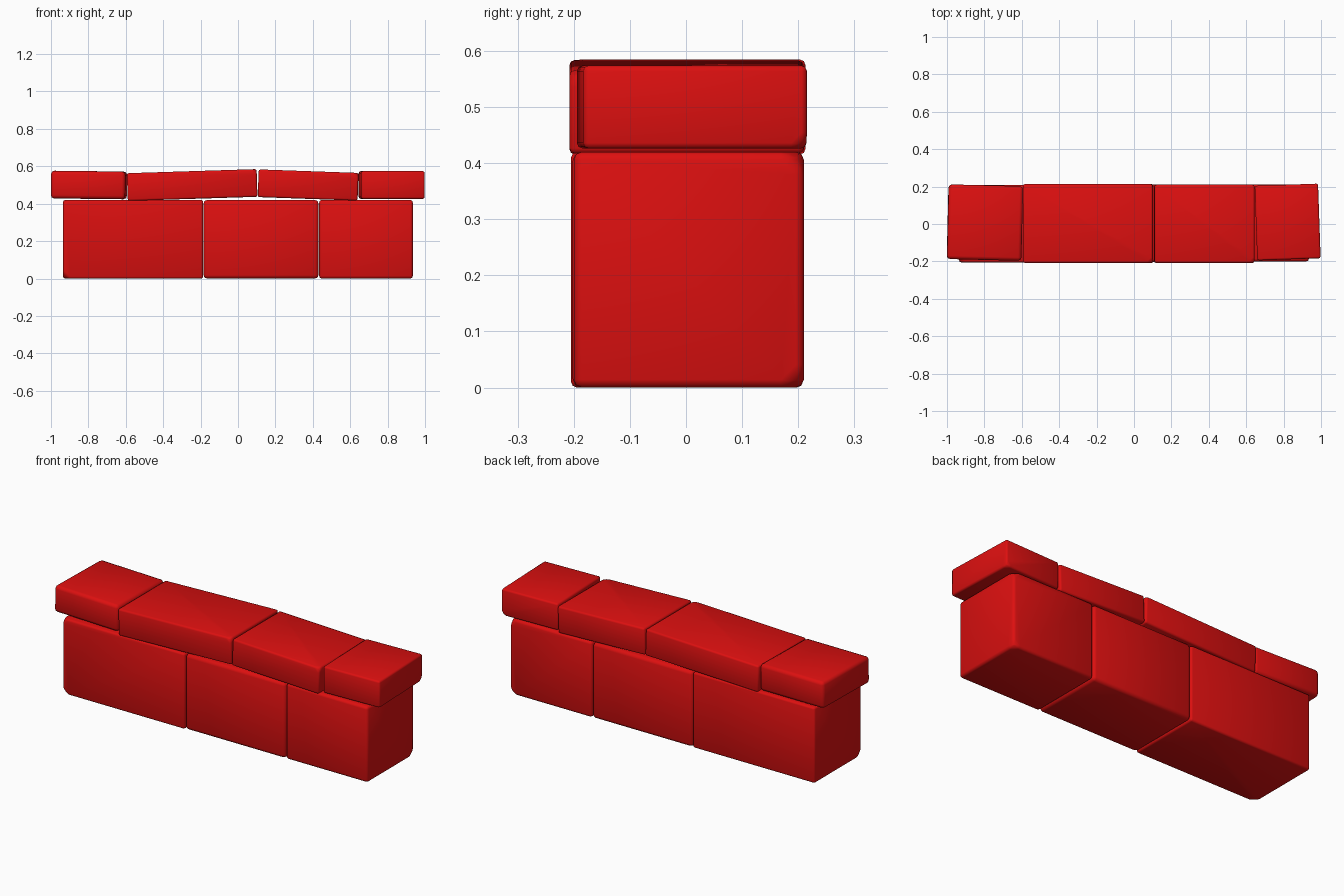
import bpy, bmesh, math
from mathutils import Vector, Matrix

if "Cube" in bpy.data.objects:
    bpy.data.objects.remove(bpy.data.objects["Cube"])

red = bpy.data.materials.new("red_stone")
red.diffuse_color = (0.72, 0.005, 0.005, 1)
red.use_nodes = True
red.node_tree.nodes["Principled BSDF"].inputs["Base Color"].default_value = red.diffuse_color


def block(name, x, y, z, tilt=0, turn=0, chips=(), bevel=0.018):
    """Rounded stone block; chips are corner signs with a cut depth."""
    size = Vector((x[1] - x[0], y[1] - y[0], z[1] - z[0]))
    centre = Vector((sum(x), sum(y), sum(z))) / 2
    bm = bmesh.new()
    bmesh.ops.create_cube(bm, size=1)
    bmesh.ops.scale(bm, vec=size, verts=bm.verts)
    # Knock off the chosen corners
    for sx, sy, sz, depth in chips:
        corner = Vector((sx * size.x, sy * size.y, sz * size.z)) / 2
        normal = Vector((sx, sy, sz)).normalized()
        cut = bmesh.ops.bisect_plane(
            bm, geom=bm.verts[:] + bm.edges[:] + bm.faces[:],
            plane_co=corner - normal * depth, plane_no=normal, clear_outer=True)
        edges = [e for e in cut["geom_cut"] if isinstance(e, bmesh.types.BMEdge)]
        bmesh.ops.contextual_create(bm, geom=edges)
    # Soften all edges
    bmesh.ops.bevel(bm, geom=bm.edges[:], offset=bevel, segments=2, profile=0.5,
                    affect='EDGES', clamp_overlap=True)
    bmesh.ops.recalc_face_normals(bm, faces=bm.faces)
    # Slight uneven setting of the stone
    rot = Matrix.Rotation(math.radians(turn), 4, 'Z') @ Matrix.Rotation(math.radians(-tilt), 4, 'Y')
    bmesh.ops.transform(bm, matrix=Matrix.Translation(centre) @ rot, verts=bm.verts)
    mesh = bpy.data.meshes.new(name)
    bm.to_mesh(mesh)
    bm.free()
    mesh.materials.append(red)
    obj = bpy.data.objects.new(name, mesh)
    bpy.context.collection.objects.link(obj)
    bpy.ops.object.select_all(action='DESELECT')
    obj.select_set(True)
    bpy.context.view_layer.objects.active = obj
    bpy.ops.object.shade_smooth_by_angle(angle=math.radians(50))


# Wall course
wall_z = (0, 0.42)
block("wall_block_left", (-0.935, -0.186), (-0.205, 0.208), wall_z,
      chips=[(-1, -1, -1, 0.02), (-1, -1, 1, 0.015)])
block("wall_block_middle", (-0.184, 0.43), (-0.203, 0.21), wall_z)
block("wall_block_right", (0.434, 0.935), (-0.2, 0.21), wall_z,
      chips=[(1, 1, 1, 0.02), (1, 1, -1, 0.02)])

# Cap course
block("cap_stone_far_left", (-0.996, -0.598), (-0.192, 0.207), (0.426, 0.574),
      tilt=-0.7, turn=-1.4)
block("cap_stone_left", (-0.592, 0.102), (-0.208, 0.213), (0.426, 0.574), tilt=1.8,
      chips=[(1, -1, 1, 0.014)])
block("cap_stone_right", (0.108, 0.642), (-0.208, 0.21), (0.426, 0.574), tilt=-2.0,
      chips=[(1, -1, 1, 0.014)])
block("cap_stone_far_right", (0.652, 0.991), (-0.189, 0.21), (0.426, 0.574), turn=2,
      chips=[(1, 1, -1, 0.014)])
